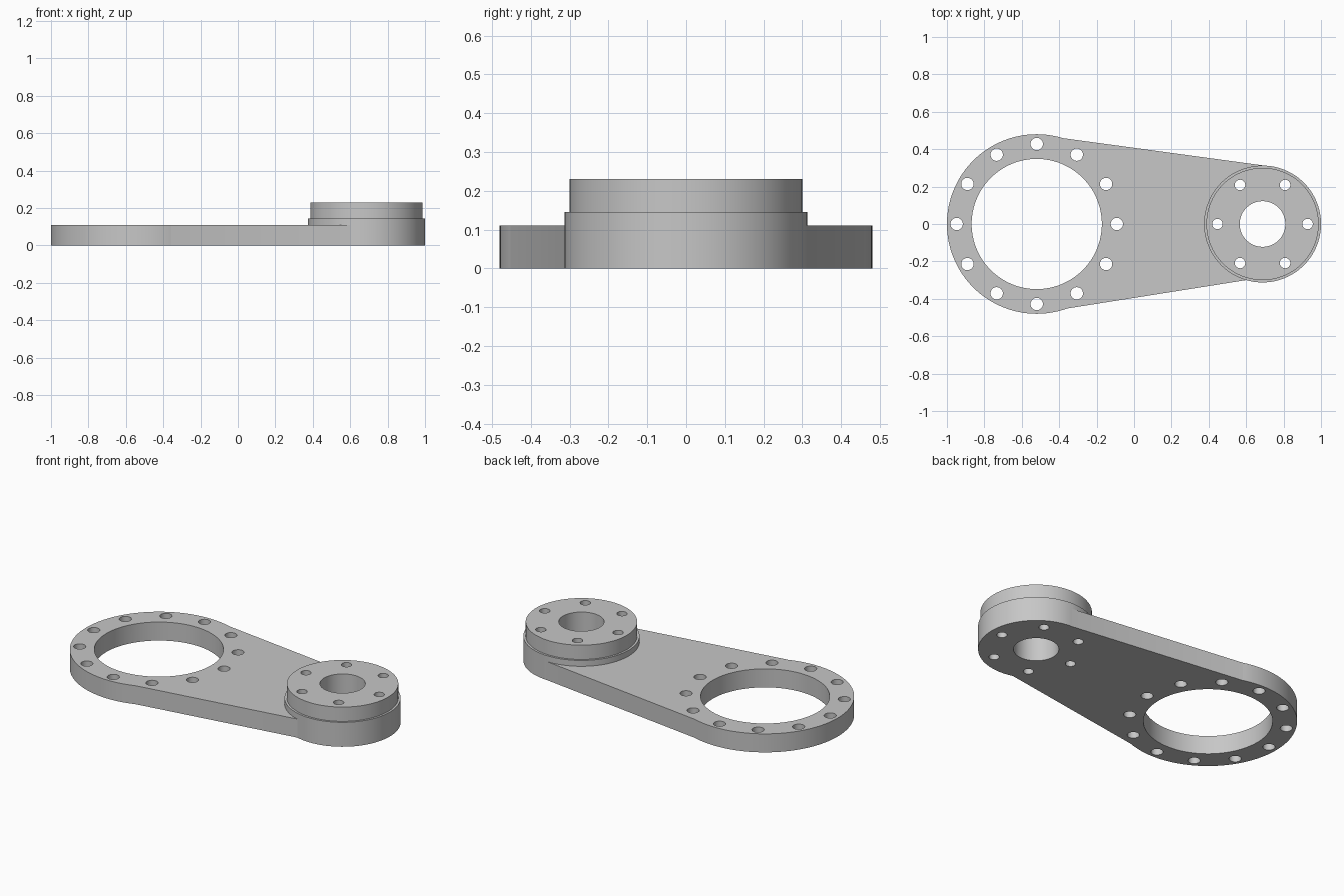
import bpy, bmesh
from math import cos, sin, radians, pi
from mathutils import Matrix

cube = bpy.data.objects.get("Cube")
if cube:
    bpy.data.objects.remove(cube, do_unlink=True)

grey = bpy.data.materials.new("machined grey")
grey.use_nodes = True
colour = (0.57, 0.57, 0.57, 1)
grey.diffuse_color = colour
grey.node_tree.nodes["Principled BSDF"].inputs["Base Color"].default_value = colour

BIG_X, SMALL_X = -0.52, 0.6875
BIG_R, SMALL_R, TOP_R = 0.48, 0.3125, 0.30
PLATE_H, STEP_H, TOP_H = 0.11, 0.145, 0.23


def make_object(name, bm):
    bmesh.ops.recalc_face_normals(bm, faces=bm.faces)
    mesh = bpy.data.meshes.new(name)
    bm.to_mesh(mesh)
    bm.free()
    mesh.materials.append(grey)
    obj = bpy.data.objects.new(name, mesh)
    bpy.context.collection.objects.link(obj)
    return obj


def prism(name, outline, height):
    bm = bmesh.new()
    face = bm.faces.new([bm.verts.new((x, y, 0)) for x, y in outline])
    walls = bmesh.ops.extrude_face_region(bm, geom=[face])
    verts = [v for v in walls["geom"] if isinstance(v, bmesh.types.BMVert)]
    bmesh.ops.translate(bm, verts=verts, vec=(0, 0, height))
    return make_object(name, bm)


def lathe(name, x, profile, segments=128):
    """Solid of revolution around a vertical axis at x."""
    bm = bmesh.new()
    rings = [[bm.verts.new((x + r * cos(2 * pi * i / segments),
                            r * sin(2 * pi * i / segments), z))
              for i in range(segments)] for r, z in profile]
    for low, high in zip(rings, rings[1:]):
        for i in range(segments):
            j = (i + 1) % segments
            bm.faces.new((low[i], low[j], high[j], high[i]))
    bm.faces.new(rings[0])
    bm.faces.new(rings[-1])
    return make_object(name, bm)


def hole_cutters(name, x, bore, circle_r, hole_r, count):
    """Central bore plus a ring of bolt holes."""
    bm = bmesh.new()
    holes = [(x, 0, bore, 128)]
    for i in range(count):
        a = 2 * pi * i / count
        holes.append((x + circle_r * cos(a), circle_r * sin(a), hole_r, 32))
    for hx, hy, r, segments in holes:
        bmesh.ops.create_cone(bm, cap_ends=True, segments=segments, radius1=r,
                              radius2=r, depth=1, matrix=Matrix.Translation((hx, hy, 0)))
    cutter = make_object(name, bm)
    cutter.hide_render = True
    return cutter


def combine(target, other, operation):
    mod = target.modifiers.new(operation.lower(), 'BOOLEAN')
    mod.operation = operation
    mod.solver = 'EXACT'
    mod.object = other
    bpy.context.view_layer.objects.active = target
    bpy.ops.object.modifier_apply(modifier=mod.name)
    bpy.data.objects.remove(other, do_unlink=True)


# Large ring end, tapered web and stepped hub
arm = lathe("arm_link", BIG_X, [(BIG_R, 0), (BIG_R, PLATE_H)])
web = prism("web", [(-0.38, 0.459), (-0.36, -0.452), (0.60, -0.30), (0.70, 0.312)], PLATE_H)
hub = lathe("hub", SMALL_X, [(SMALL_R, 0), (SMALL_R, STEP_H), (TOP_R, STEP_H), (TOP_R, TOP_H)])
combine(arm, web, 'UNION')
combine(arm, hub, 'UNION')

# Bores and bolt circles
combine(arm, hole_cutters("ring_holes", BIG_X, 0.348, 0.428, 0.033, 12), 'DIFFERENCE')
combine(arm, hole_cutters("hub_holes", SMALL_X, 0.122, 0.241, 0.028, 6), 'DIFFERENCE')

# Smooth walls with crisp rims
bpy.ops.object.select_all(action='DESELECT')
arm.select_set(True)
bpy.context.view_layer.objects.active = arm
bpy.ops.object.shade_smooth_by_angle(angle=radians(30))
